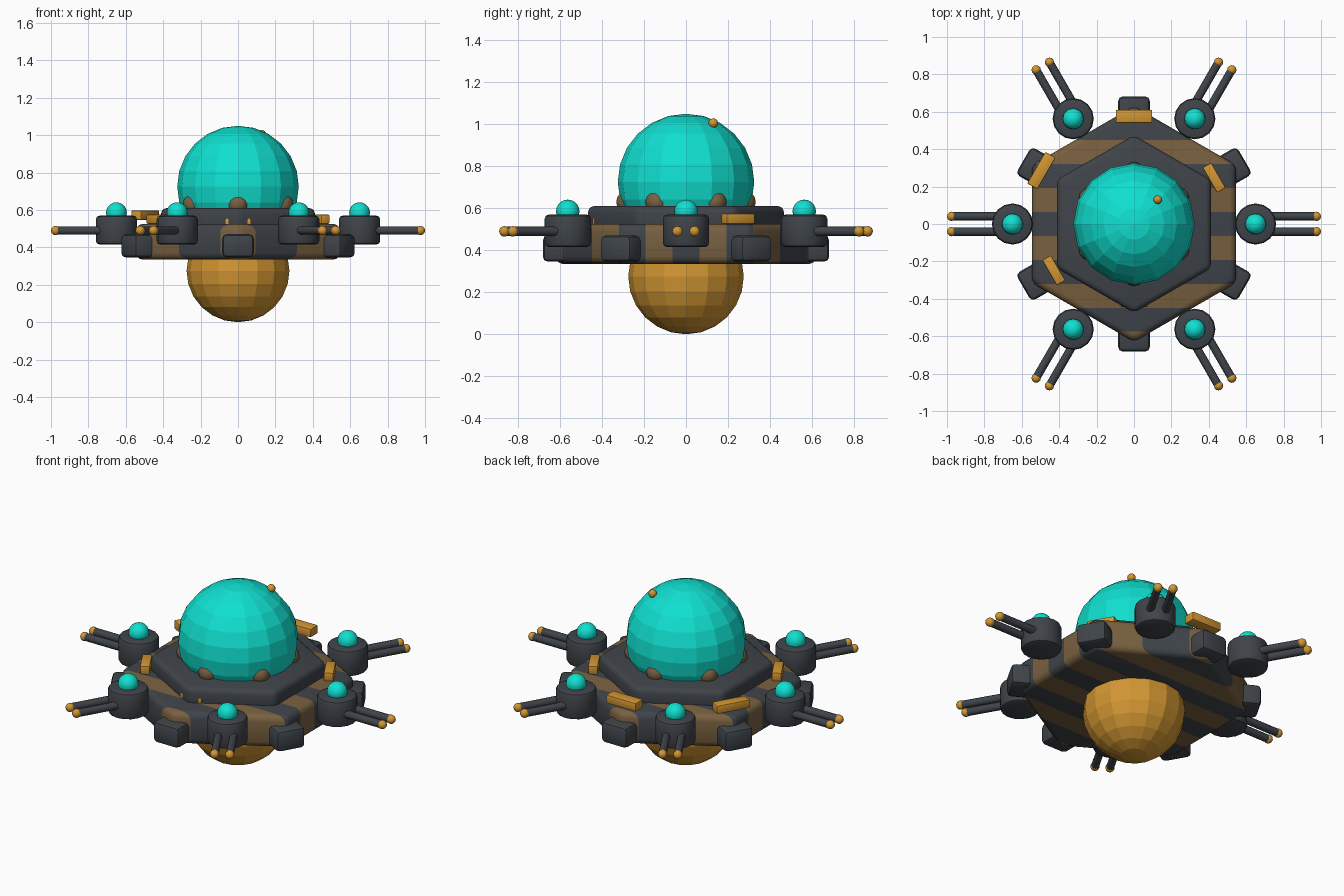
import bpy, bmesh, math
from mathutils import Matrix, Vector

if "Cube" in bpy.data.objects:
    bpy.data.objects.remove(bpy.data.objects["Cube"])


def mat(name, col):
    m = bpy.data.materials.new(name)
    m.diffuse_color = (*col, 1)
    m.use_nodes = True
    m.node_tree.nodes["Principled BSDF"].inputs["Base Color"].default_value = m.diffuse_color
    return m


GREY = mat("dark_grey", (0.05, 0.058, 0.068))
BROWN = mat("brown", (0.188, 0.117, 0.051))
TEAL = mat("teal", (0.005, 0.745, 0.63))
GOLD = mat("gold", (0.645, 0.305, 0.032))


def finish(name, bm, mats, smooth=False):
    me = bpy.data.meshes.new(name)
    bmesh.ops.recalc_face_normals(bm, faces=bm.faces)
    for f in bm.faces:
        f.smooth = smooth
    bm.to_mesh(me)
    bm.free()
    for m in mats:
        me.materials.append(m)
    ob = bpy.data.objects.new(name, me)
    bpy.context.collection.objects.link(ob)
    if smooth:
        bpy.context.view_layer.objects.active = ob
        ob.select_set(True)
        bpy.ops.object.shade_smooth_by_angle(angle=math.radians(35))
        ob.select_set(False)
    return ob


def bevel(bm, w, seg=2, sharp=0.5):
    edges = [e for e in bm.edges if e.calc_face_angle(0) > sharp]
    bmesh.ops.bevel(bm, geom=edges, offset=w, segments=seg, profile=0.5, affect='EDGES')


def sphere(name, r, loc, m, seg=16, rings=12, smooth=False):
    bm = bmesh.new()
    bmesh.ops.create_uvsphere(bm, u_segments=seg, v_segments=rings, radius=r,
                              matrix=Matrix.Translation(loc))
    return finish(name, bm, [m], smooth)


def prism(sides, r, z0, z1, turn=0.0):
    bm = bmesh.new()
    bmesh.ops.create_cone(bm, cap_ends=True, segments=sides, radius1=r, radius2=r, depth=z1 - z0,
                          matrix=Matrix.Translation((0, 0, (z0 + z1) / 2)) @ Matrix.Rotation(turn, 4, 'Z'))
    return bm


def polar(deg, r, z, side=0.0):
    a = math.radians(deg)
    return Matrix.Rotation(a, 4, 'Z') @ Vector((r, side, z))


def box(name, size, deg, r, z, m, w):
    bm = bmesh.new()
    bmesh.ops.create_cube(bm, size=1, matrix=Matrix.Translation(polar(deg, r, z))
                          @ Matrix.Rotation(math.radians(deg), 4, 'Z') @ Matrix.Diagonal((*size, 1)))
    bevel(bm, w)
    return finish(name, bm, [m], True)


# striped hexagonal hull, points towards +y and -y
STEP = 0.128
bm = prism(6, 0.63, 0.335, 0.525)
for v in bm.verts:
    a = round(math.degrees(math.atan2(v.co.y, v.co.x)) / 60 - 0.5) * 60 + 30
    v.co.xy = polar(a, 0.63, 0).xy
bevel(bm, 0.035, 3)
for k in range(-5, 5):
    bmesh.ops.bisect_plane(bm, geom=bm.verts[:] + bm.edges[:] + bm.faces[:],
                           plane_co=(0, (k + 0.5) * STEP, 0), plane_no=(0, 1, 0))
for f in bm.faces:
    f.material_index = round(f.calc_center_median().y / STEP) % 2
finish("striped_hull", bm, [GREY, BROWN], True)

# raised deck under the dome
bm = prism(6, 0.475, 0.48, 0.61)
for v in bm.verts:
    a = round(math.degrees(math.atan2(v.co.y, v.co.x)) / 60 - 0.5) * 60 + 30
    v.co.xy = polar(a, 0.475, 0).xy
bevel(bm, 0.03, 3)
finish("deck", bm, [GREY], True)

# dome, lower ball and the small light on the dome
sphere("dome", 0.325, (0, 0, 0.725), TEAL)
sphere("lower_ball", 0.275, (0, 0, 0.275), GOLD)
sphere("dome_light", 0.023, (0.127, 0.13, 1.005), GOLD, 12, 8, True)

for i in range(6):
    # corner blocks and dome clamps
    corner = 30 + 60 * i
    box(f"corner_block_{i}", (0.17, 0.17, 0.125), corner, 0.597, 0.408, GREY, 0.025)
    sphere(f"dome_clamp_{i}", 0.055, polar(corner, 0.277, 0.63), BROWN, 12, 8, True)

    # turrets with twin barrels
    deg = 60 * i
    base = prism(16, 0.11, 0.415, 0.57)
    bevel(base, 0.02)
    bmesh.ops.translate(base, verts=base.verts, vec=polar(deg, 0.65, 0))
    finish(f"turret_{i}", base, [GREY], True)
    sphere(f"turret_light_{i}", 0.056, polar(deg, 0.65, 0.585), TEAL, 16, 10, True)
    for s in (-1, 1):
        bm = bmesh.new()
        bmesh.ops.create_cone(bm, cap_ends=True, segments=12, radius1=0.022, radius2=0.022, depth=0.3,
                              matrix=Matrix.Translation(polar(deg, 0.82, 0.49, s * 0.041))
                              @ Matrix.Rotation(math.radians(deg), 4, 'Z')
                              @ Matrix.Rotation(math.pi / 2, 4, 'Y'))
        finish(f"barrel_{i}_{'left' if s > 0 else 'right'}", bm, [GREY], True)
        sphere(f"barrel_tip_{i}_{'left' if s > 0 else 'right'}", 0.025,
               polar(deg, 0.975, 0.49, s * 0.041), GOLD, 12, 8, True)

# loose gold plates on the hull: angle, radius, height, depth, length
for deg, r, z, d, l in ((90, 0.575, 0.572, 0.07, 0.195), (150, 0.572, 0.572, 0.063, 0.195),
                        (30, 0.495, 0.55, 0.053, 0.155), (210, 0.495, 0.55, 0.053, 0.155),
                        (270, 0.42, 0.53, 0.05, 0.14)):
    box(f"gold_plate_{deg}", (d, l, 0.05), deg, r, z, GOLD, 0.006)
